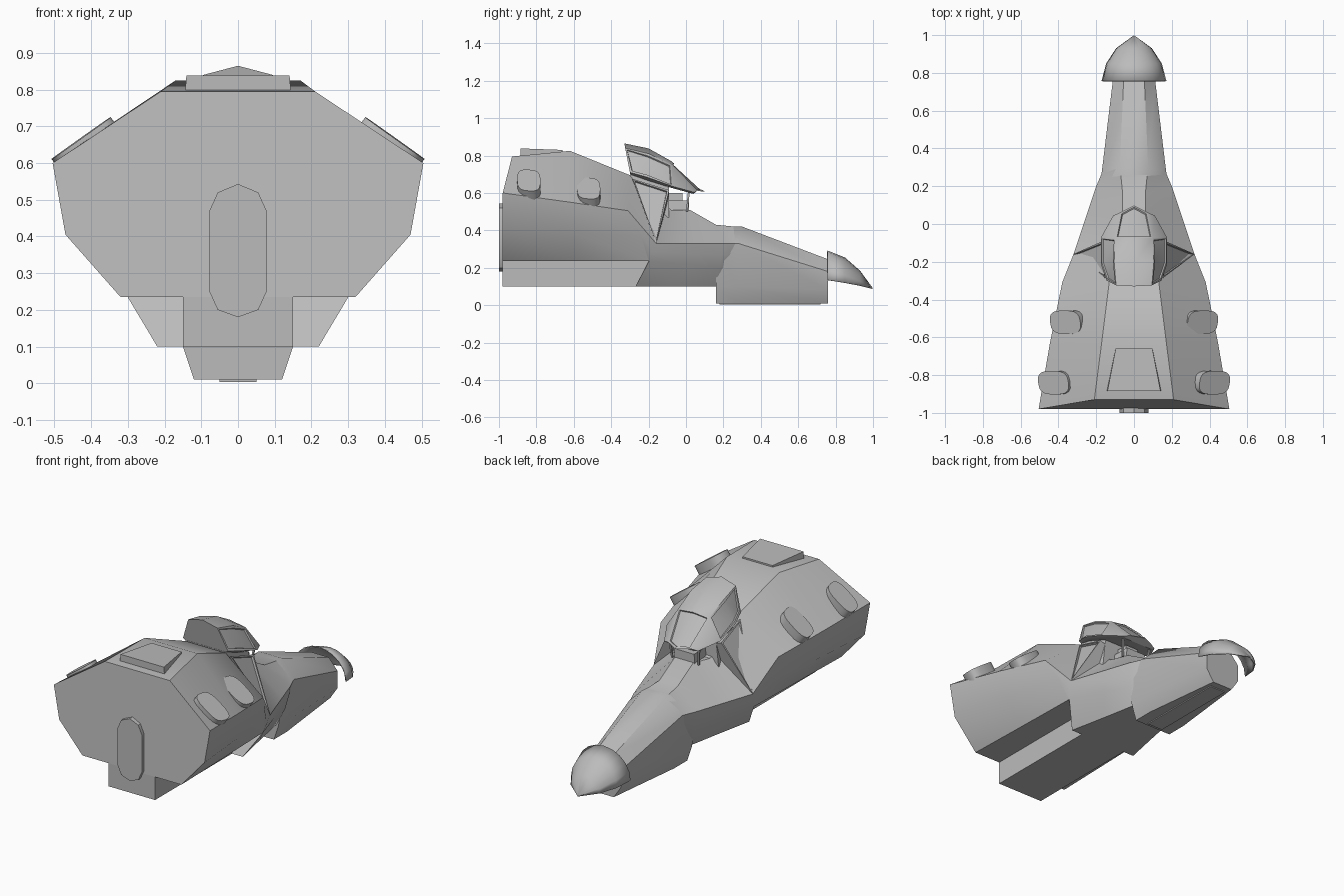
import bpy, bmesh, math
from mathutils import Vector

if "Cube" in bpy.data.objects:
    bpy.data.objects.remove(bpy.data.objects["Cube"])

hull_grey = bpy.data.materials.new("hull grey")
hull_grey.diffuse_color = (0.5, 0.5, 0.5, 1)
hull_grey.use_nodes = True
hull_grey.node_tree.nodes["Principled BSDF"].inputs["Base Color"].default_value = hull_grey.diffuse_color


def finish(name, bm, angle=30):
    bmesh.ops.remove_doubles(bm, verts=bm.verts, dist=0.0005)
    bmesh.ops.recalc_face_normals(bm, faces=bm.faces)
    me = bpy.data.meshes.new(name)
    bm.to_mesh(me)
    bm.free()
    me.materials.append(hull_grey)
    ob = bpy.data.objects.new(name, me)
    bpy.context.collection.objects.link(ob)
    bpy.ops.object.select_all(action='DESELECT')
    ob.select_set(True)
    bpy.context.view_layer.objects.active = ob
    bpy.ops.object.shade_smooth_by_angle(angle=math.radians(angle))
    return ob


def loft(halves, closed=True):
    """Skin mirrored half rings; returns the mesh and its faces by (span, strip)."""
    bm = bmesh.new()
    rings, faces = [], {}
    for h in halves:
        pts = [p for p in h] + [(-x, y, z) for x, y, z in reversed(h) if x > 0]
        rings.append([bm.verts.new(p) for p in pts])
    n = len(rings[0])
    for i in range(len(rings) - 1):
        a, b = rings[i], rings[i + 1]
        for j in range(n if closed else n - 1):
            k = (j + 1) % n
            faces[i, j] = bm.faces.new((a[j], a[k], b[k], b[j]))
    if closed:
        bm.faces.new(rings[0])
        bm.faces.new(rings[-1])
    return bm, faces


def prism(name, base, top, inset=0, depth=0):
    """Solid between two matching outlines, with an optional recessed top."""
    bm = bmesh.new()
    a = [bm.verts.new(p) for p in base]
    b = [bm.verts.new(p) for p in top]
    n = len(a)
    for i in range(n):
        k = (i + 1) % n
        bm.faces.new((a[i], a[k], b[k], b[i]))
    bm.faces.new(list(reversed(a)))
    cap = bm.faces.new(b)
    bmesh.ops.recalc_face_normals(bm, faces=bm.faces)
    if inset:
        bmesh.ops.inset_region(bm, faces=[cap], thickness=inset, depth=0)
        bmesh.ops.inset_region(bm, faces=[cap], thickness=0.002, depth=depth)
    return finish(name, bm)


# Main hull: wide at the tail, stepped underneath, tapering forward
hull = [
    [(.21, -.93, .795), (.505, -.98, .60), (.47, -.98, .405), (.32, -.98, .235), (.15, -.98, .235)],
    [(.17, -.62, .825), (.445, -.63, .552), (.415, -.6, .385), (.31, -.6, .235), (.15, -.6, .235)],
    [(.13, -.30, .695), (.38, -.31, .505), (.345, -.24, .37), (.30, -.20, .236), (.15, -.20, .235)],
    [(.10, -.08, .51), (.32, -.16, .33), (.312, -.18, .285), (.30, -.198, .234), (.22, -.27, .10)],
    [(.06, .02, .51), (.25, .05, .33), (.24, .03, .275), (.225, .01, .22), (.175, -.05, .10)],
    [(.06, .16, .43), (.20, .20, .33), (.195, .19, .27), (.18, .18, .20), (.135, .16, .10)],
    [(.075, .31, .415), (.168, .275, .33), (.165, .25, .27), (.15, .22, .20), (.12, .18, .10)],
]
finish("main_hull", loft(hull)[0])

# Keel under the tail
s = [(-.15, .10), (.15, .10), (.15, .24), (-.15, .24)]
prism("keel", [(x, -.98, z) for x, z in s], [(x, -.19, z) for x, z in s])

# Neck, ending in an eight-sided face
neck = [
    [(.06, .16, .42), (.19, .16, .33), (.15, .16, .10), (.12, .16, .01)],
    [(.075, .30, .42), (.17, .28, .33), (.15, .28, .10), (.12, .28, .01)],
    [(.055, .76, .245), (.112, .76, .18), (.112, .76, .08), (.065, .76, .01)],
]
finish("neck", loft(neck)[0], 42)
prism("chin_strip", [(x, y, .02) for x, y in ((-.05, .18), (.05, .18), (.05, .72), (-.05, .72))],
      [(x, y, .004) for x, y in ((-.05, .18), (.05, .18), (.05, .72), (-.05, .72))])

# Hollow nose hood: half arches shrinking to the beak
hood = []
for y, w, low, high in ((.757, .172, .135, .292), (.85, .147, .12, .255), (.93, .095, .105, .185), (.998, .002, .088, .092)):
    hood.append([(w * math.sin(t), y, low + (high - low) * math.cos(t))
                 for t in [math.pi / 2 * (1 - i / 5) for i in range(6)]])
    hood[-1][-1] = (0, y, high)
bm, _ = loft(hood, closed=False)
nose = finish("nose_hood", bm, 40)
mod = nose.modifiers.new("thickness", 'SOLIDIFY')
mod.thickness = 0.006

# Canopy with recessed panes
canopy = [
    [(0, -.33, .865), (.095, -.325, .84), (.145, -.30, .71), (.12, -.295, .69)],
    [(0, -.20, .838), (.105, -.20, .81), (.176, -.21, .685), (.15, -.20, .665)],
    [(0, -.075, .768), (.10, -.075, .752), (.174, -.07, .635), (.14, -.07, .625)],
    [(0, .098, .606), (.075, .06, .612), (.11, .045, .603), (.09, .04, .595)],
]
bm, f = loft(canopy)
n = 7
bmesh.ops.recalc_face_normals(bm, faces=bm.faces)
for pane in ([f[0, 1], f[1, 1]], [f[0, 5 - 0], f[1, 5]], [f[2, 0], f[2, n - 1]]):
    bmesh.ops.inset_region(bm, faces=pane, thickness=.014, depth=0)
    bmesh.ops.inset_region(bm, faces=pane, thickness=.003, depth=-.008)
finish("canopy", bm)

# Cockpit core under the canopy, and front console
core = [
    [(.13, -.30, .70), (.14, -.30, .50)],
    [(.15, -.20, .67), (.16, -.20, .45)],
    [(.13, -.09, .63), (.15, -.09, .45)],
]
finish("cockpit_core", loft(core)[0])
for name, w, y0, y1, z in (("console", .07, -.09, .015, .56), ("console_hood", .045, -.09, -.02, .60)):
    r = [(-w, y0), (w, y0), (w, y1), (-w, y1)]
    prism(name, [(x, y, .46) for x, y in r], [(x * .9, y, z) for x, y in r])

for side, sx in (("right", 1), ("left", -1)):
    # Triangular side windows with frames
    tri = [(.155, -.285, .675), (.165, -.09, .615), (.322, -.16, .33)]
    prism(side + "_side_window", [(sx * .10, y, z - .03) for x, y, z in tri],
          [(sx * x, y, z) for x, y, z in tri], .014, -.012)
    # Control levers and canopy posts
    prism(side + "_canopy_post", [(sx * (.08 + dx), .0 + dy, .50) for dx, dy in ((0, 0), (.01, 0), (.01, .01), (0, .01))],
          [(sx * (.09 + dx), .01 + dy, .605) for dx, dy in ((0, 0), (.01, 0), (.01, .01), (0, .01))])
    # Rounded pads lying on the sloping shoulders
    for tag, cx, cy, cz in (("front", .355, -.52, .612), ("rear", .418, -.84, .655)):
        u = Vector((.815, 0, -.58))
        v = Vector((.12, 1, -.06)).normalized()
        nrm = u.cross(v).normalized()
        if nrm.z < 0:
            nrm = -nrm
        base, top = [], []
        for i in range(20):
            t = math.tau * i / 20
            c, q = math.cos(t), math.sin(t)
            a = math.copysign(abs(c) ** .65, c) * .098
            b = math.copysign(abs(q) ** .65, q) * .063
            p = Vector((cx, cy, cz)) + u * a + v * b
            lo, hi = p - nrm * .05, p + nrm * .016
            base.append((sx * lo.x, lo.y, lo.z))
            top.append((sx * hi.x, hi.y, hi.z))
        prism(f"{side}_{tag}_shoulder_pad", base, top)

# Roof hatch, a low trapezoid wedge
plan = [(-.145, -.885), (.145, -.885), (.10, -.66), (-.10, -.66)]
prism("roof_hatch", [(x, y, .78) for x, y in plan],
      [(x * .97, y, .838 if y < -.8 else .830) for x, y in plan])

# Tall tail door
half = [(0, .18), (.055, .20), (.078, .25), (.078, .47), (.055, .52), (0, .543)]
door = half + [(-x, z) for x, z in reversed(half[1:-1])]
prism("tail_door", [(x, -.95, z) for x, z in door], [(x, -1.0, z) for x, z in door])
